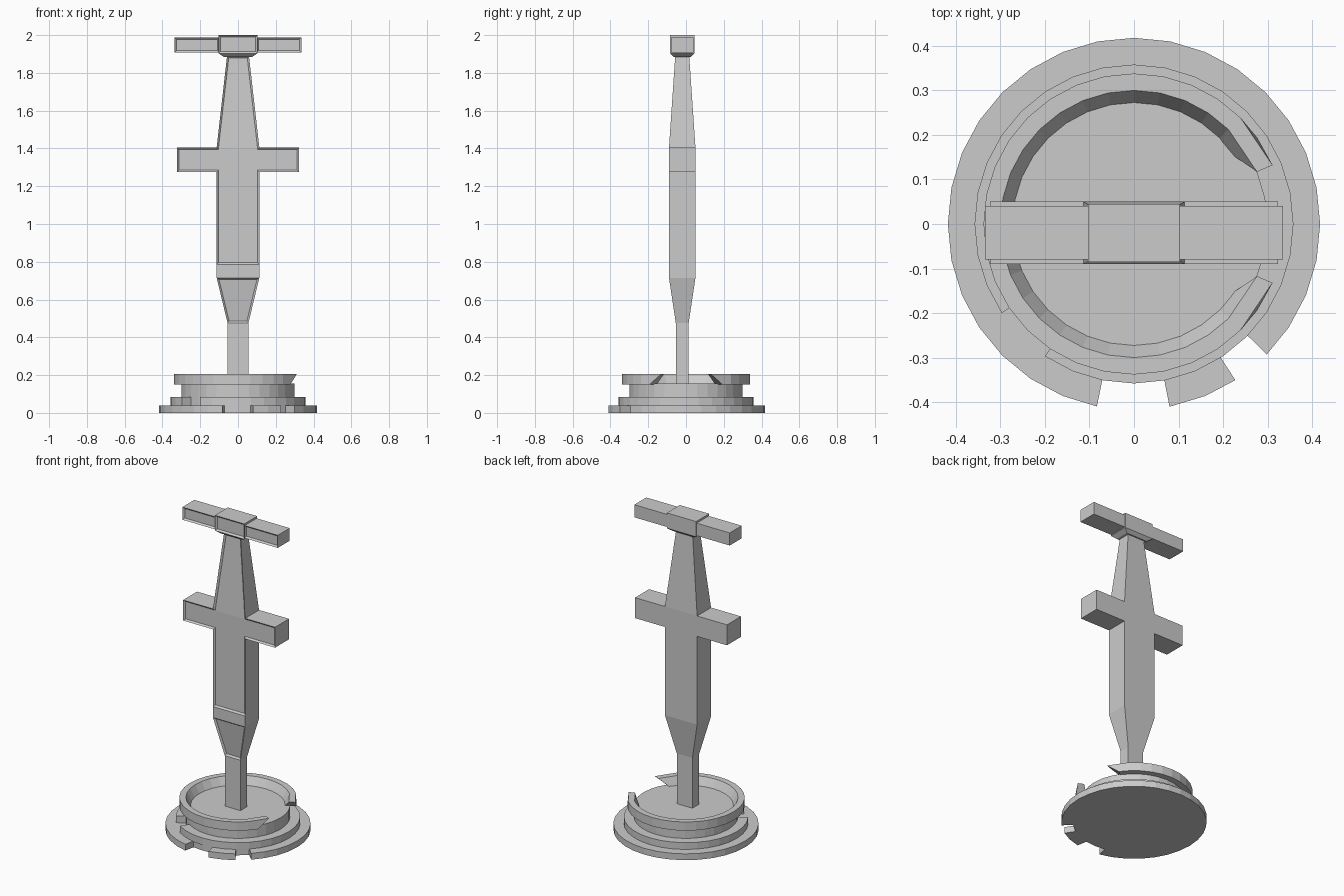
import bpy
import bmesh
from math import radians, cos, sin, ceil, floor
from mathutils import Vector

cube = bpy.data.objects.get("Cube")
if cube:
    bpy.data.objects.remove(cube, do_unlink=True)

grey = bpy.data.materials.new("plain grey")
grey.use_nodes = True
COLOUR = (0.6, 0.6, 0.6, 1)
grey.diffuse_color = COLOUR
for node in grey.node_tree.nodes:
    if node.type == 'BSDF_PRINCIPLED':
        node.inputs["Base Color"].default_value = COLOUR
        node.inputs["Roughness"].default_value = 0.8

STEP = 360 / 32      # facet angle of all round parts
MID_Y = -0.02        # depth centre of the upright parts


def finish(name, bm):
    bmesh.ops.recalc_face_normals(bm, faces=bm.faces[:])
    mesh = bpy.data.meshes.new(name)
    bm.to_mesh(mesh)
    bm.free()
    mesh.materials.append(grey)
    obj = bpy.data.objects.new(name, mesh)
    bpy.context.collection.objects.link(obj)
    return obj


def disc(name, radius, z0, z1):
    bm = bmesh.new()
    rings = [[bm.verts.new((radius * cos(radians(i * STEP)), radius * sin(radians(i * STEP)), z))
              for i in range(32)] for z in (z0, z1)]
    for ring in rings:
        bm.faces.new(ring)
    for i in range(32):
        j = (i + 1) % 32
        bm.faces.new((rings[0][i], rings[0][j], rings[1][j], rings[1][i]))
    return finish(name, bm)


def arc(name, profile, start, end, undercut=0):
    """Sweep an (r, z) profile from start to end; low points stop short by undercut."""
    grid = [i * STEP for i in range(floor(start / STEP), ceil(end / STEP) + 1)]
    inner = [a for a in grid if start + undercut + 1 < a < end - undercut - 1]
    low = min(z for r, z in profile)
    bm = bmesh.new()
    rows = []
    for a in [start] + inner + [end]:
        row = []
        for r, z in profile:
            b = a
            if z == low and a == start:
                b += undercut
            elif z == low and a == end:
                b -= undercut
            row.append(bm.verts.new((r * cos(radians(b)), r * sin(radians(b)), z)))
        rows.append(row)
    n = len(profile)
    for p, q in zip(rows, rows[1:]):
        for i in range(n):
            j = (i + 1) % n
            bm.faces.new((p[i], p[j], q[j], q[i]))
    bm.faces.new(rows[0])
    bm.faces.new(rows[-1])
    return finish(name, bm)


def band(r0, r1, z0, z1):
    return [(r0, z0), (r1, z0), (r1, z1), (r0, z1)]


def loft(sections):
    """Stack of rectangles (half width, half depth, z)."""
    bm = bmesh.new()
    rows = [[bm.verts.new((sx * w, MID_Y + sy * d, z))
             for sx, sy in ((-1, -1), (1, -1), (1, 1), (-1, 1))] for w, d, z in sections]
    for p, q in zip(rows, rows[1:]):
        for i in range(4):
            j = (i + 1) % 4
            bm.faces.new((p[i], p[j], q[j], q[i]))
    bm.faces.new(rows[0][::-1])
    bm.faces.new(rows[-1])
    bm.normal_update()
    return bm


def recess(bm, z0, z1, rim=0.01, depth=0.01):
    """Sink one framed panel into the front faces between two heights."""
    bm.normal_update()
    faces = [f for f in bm.faces if f.normal.y < -0.8
             and z0 < f.calc_center_median().z < z1]
    bmesh.ops.inset_region(bm, faces=faces, thickness=rim, depth=-depth,
                           use_even_offset=True, use_boundary=True)


# Round base with two front notches
disc("base_core", 0.352, 0, 0.04)
foot = band(0.33, 0.418, 0, 0.04)
arc("base_flange", foot, -44.5, 258.5)
arc("base_flange_tab", foot, 281, 303)

# Stepped ring, neck and open rim
arc("lower_ring", band(0.28, 0.358, 0.038, 0.083), 236, 574)
disc("neck", 0.3, 0.035, 0.155)
arc("upper_rim", [(0.27, 0.15), (0.338, 0.15), (0.338, 0.205), (0.3, 0.205)], 23, 337, 12)

# Stem, body and cross arms in one piece
body = loft([(0.055, 0.034, 0.15), (0.055, 0.034, 0.475), (0.113, 0.07, 0.715),
             (0.113, 0.07, 0.785), (0.113, 0.07, 1.275), (0.113, 0.07, 1.405),
             (0.058, 0.037, 1.89)])
sides = [f for f in body.faces if abs(f.normal.x) > 0.9
         and 1.28 < f.calc_center_median().z < 1.4]
for f in sides:
    direction = 1 if f.normal.x > 0 else -1
    new = bmesh.ops.extrude_discrete_faces(body, faces=[f])["faces"]
    bmesh.ops.translate(body, verts=new[0].verts[:], vec=Vector((direction * 0.21, 0, 0)))
recess(body, 0.48, 0.71)
recess(body, 0.79, 1.9)
finish("body_with_cross_arms", body)

# Top handle: centre block and two grips
block = loft([(0.075, 0.045, 1.885), (0.103, 0.065, 1.903), (0.103, 0.065, 2.0)])
recess(block, 1.91, 2)
finish("handle_block", block)
for side, name in ((-1, "right_grip"), (1, "left_grip")):
    grip = loft([(0.118, 0.06, 1.908), (0.118, 0.06, 1.988)])
    bmesh.ops.translate(grip, verts=grip.verts[:], vec=(side * 0.217, 0, 0))
    recess(grip, 1.9, 2)
    finish(name, grip)
